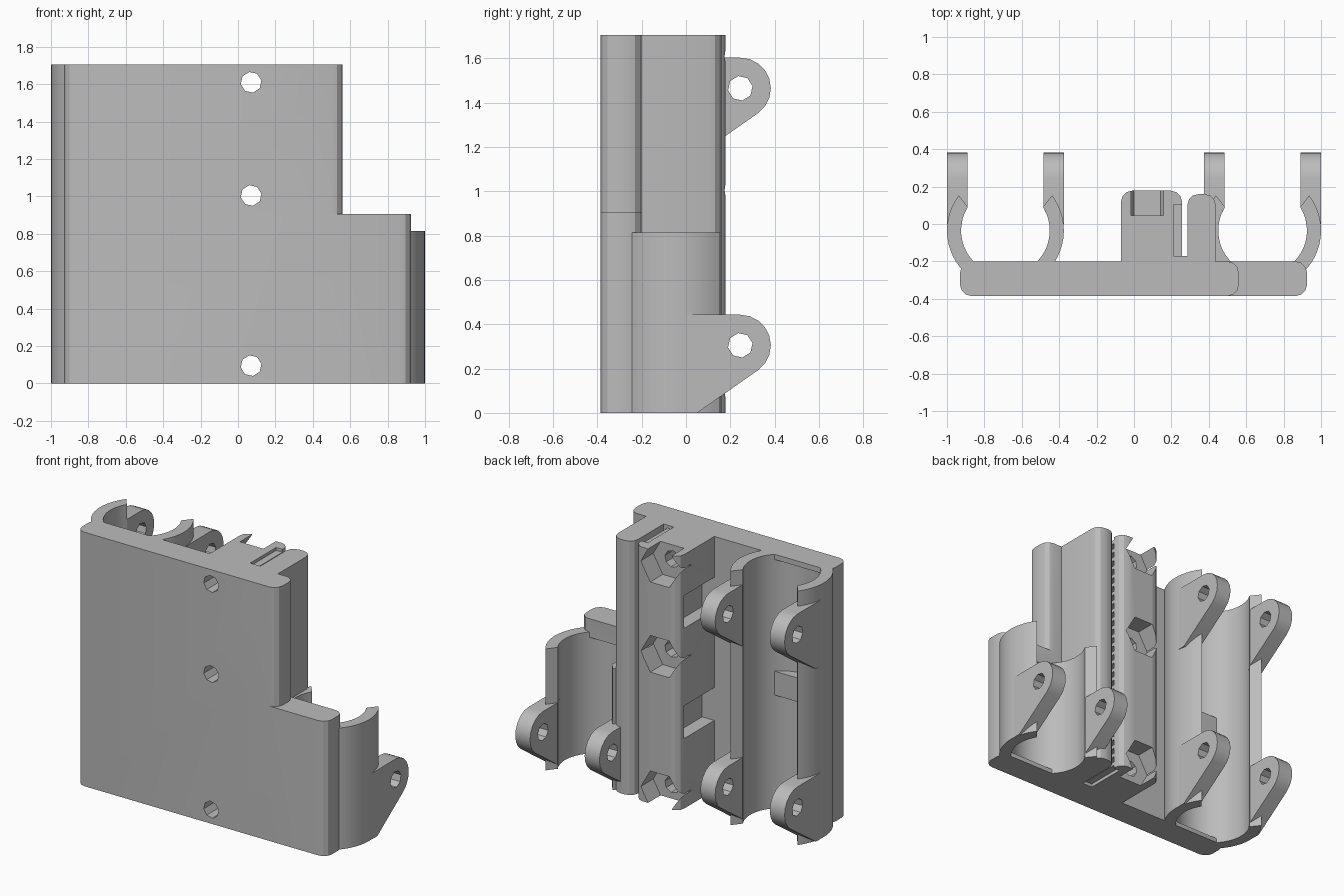
import bpy, bmesh, math
from mathutils import Matrix

cube = bpy.data.objects.get("Cube")
if cube:
    bpy.data.objects.remove(cube, do_unlink=True)

grey = bpy.data.materials.new("matte grey")
grey.use_nodes = True
COLOUR = (0.5, 0.5, 0.5, 1)
grey.diffuse_color = COLOUR
grey.node_tree.nodes["Principled BSDF"].inputs["Base Color"].default_value = COLOUR

HEIGHT, LOW_HEIGHT = 1.705, 0.905
FRONT, BACK = -0.385, -0.2
BORE_Y, BORE_R, SHELL_R = -0.035, 0.237, 0.3125
BORE_X = 0.6875
SCREW_X = 0.07
SCREW_Z = (0.095, 1.005, 1.61)


def add_prism(bm, points, low, high, axis="z"):
    """Extrude a flat outline along an axis; points are the other two axes."""
    place = {"x": lambda a, b, h: (h, a, b),
             "y": lambda a, b, h: (a, h, b),
             "z": lambda a, b, h: (a, b, h)}[axis]
    face = bm.faces.new([bm.verts.new(place(a, b, low)) for a, b in points])
    grown = bmesh.ops.extrude_face_region(bm, geom=[face])
    top = [v for v in grown["geom"] if isinstance(v, bmesh.types.BMVert)]
    shift = place(0, 0, high - low)
    bmesh.ops.translate(bm, verts=top, vec=shift)


def make(name, *prisms):
    """One object from one or more prisms."""
    bm = bmesh.new()
    for prism in prisms:
        add_prism(bm, *prism)
    bmesh.ops.recalc_face_normals(bm, faces=bm.faces)
    mesh = bpy.data.meshes.new(name)
    bm.to_mesh(mesh)
    bm.free()
    mesh.materials.append(grey)
    obj = bpy.data.objects.new(name, mesh)
    bpy.context.collection.objects.link(obj)
    return obj


def arc(cx, cy, r, start, end, steps):
    angles = [math.radians(start + (end - start) * i / steps) for i in range(steps + 1)]
    return [(cx + r * math.cos(a), cy + r * math.sin(a)) for a in angles]


def circle(cx, cy, r, sides, turn=0):
    return arc(cx, cy, r, turn, turn + 360, sides)[:-1]


def box(x0, x1, y0, y1):
    return [(x0, y0), (x1, y0), (x1, y1), (x0, y1)]


def rounded(x0, x1, y0, y1, r, bottom=True):
    low = (arc(x0 + r, y0 + r, r, 180, 270, 3) + arc(x1 - r, y0 + r, r, 270, 360, 3)
           if bottom else [(x0, y0), (x1, y0)])
    return low + arc(x1 - r, y1 - r, r, 0, 90, 3) + arc(x0 + r, y1 - r, r, 90, 180, 3)


def combine(target, other, operation):
    """Boolean the other object into the target, then drop it."""
    mod = target.modifiers.new("combine", "BOOLEAN")
    mod.operation, mod.solver, mod.object = operation, "EXACT", other
    graph = bpy.context.evaluated_depsgraph_get()
    mesh = bpy.data.meshes.new_from_object(target.evaluated_get(graph))
    target.modifiers.clear()
    target.data = mesh
    bpy.data.objects.remove(other, do_unlink=True)


def smooth(obj):
    bpy.ops.object.select_all(action="DESELECT")
    obj.select_set(True)
    bpy.context.view_layer.objects.active = obj
    bpy.ops.object.shade_smooth_by_angle(angle=math.radians(28))


# Stepped mounting plate with rounded ends
body = make("carriage_body", (rounded(-0.93, 0.56, FRONT, BACK, 0.06), 0, HEIGHT))
combine(body, make("low_plate", (rounded(0.2, 0.925, FRONT, BACK, 0.06), 0, LOW_HEIGHT)), "UNION")

# Screw block and belt clamp post
combine(body, make("screw_block",
                   (rounded(-0.07, 0.257, -0.3, 0.178, 0.06, False), 0, HEIGHT)), "UNION")
combine(body, make("clamp_post",
                   (rounded(0.285, 0.437, -0.3, 0.16, 0.06, False), 0, HEIGHT)), "UNION")
combine(body, make("clamp_web", (box(0.2, 0.35, -0.3, -0.17), 0, HEIGHT)), "UNION")

# Belt tooth grooves along the clamp
PITCH = 0.063
grooves = [(box(0.21, 0.27, -0.17, 0.105), HEIGHT - 0.02 - i * PITCH, HEIGHT + 0.018 - i * PITCH)
           for i in range(28)]
combine(body, make("groove_cutter", *grooves), "DIFFERENCE")

# Screw holes with hexagonal nut pockets
for z in SCREW_Z:
    combine(body, make("hole_cutter", (circle(SCREW_X, z, 0.056, 8, 10), -0.5, 0.3, "y")), "DIFFERENCE")
    combine(body, make("nut_cutter", (circle(SCREW_X, z, 0.142, 6), 0.045, 0.3, "y")), "DIFFERENCE")

# Side pockets in the screw block
for z in (0.47, 1.21):
    combine(body, make("pocket_cutter", (box(-0.2, 0.02, BACK, 0.12), z, z + 0.22)), "DIFFERENCE")

# Bearing seats sunk into the plate
for x, low, high in ((-BORE_X, 0.03, 0.76), (-BORE_X, 0.92, 1.67), (BORE_X, 0.03, 0.78)):
    combine(body, make("seat_cutter", (circle(x, BORE_Y, BORE_R, 48), low, high)), "DIFFERENCE")
smooth(body)

# Curved bearing holders
for name, x, top in (("tall_bearing_holder", -BORE_X, HEIGHT), ("short_bearing_holder", BORE_X, 0.815)):
    outline = (arc(x, BORE_Y, SHELL_R, 143, 397, 40) + arc(x, BORE_Y, BORE_R, 392, 148, 40))
    smooth(make(name, (outline, 0, top)))

# Clamp ears with screw holes, trimmed by the bearing bore
EAR_Y, EAR_R = 0.245, 0.138


def ear(name, bore_x, side, z):
    outer, inner = bore_x + side * SHELL_R, bore_x + side * 0.203
    shape = [(0.0, z - 0.305), (0.05, z - 0.305)] + arc(EAR_Y, z, EAR_R, -54, 90, 8) + [(0.0, z + EAR_R)]
    obj = make(name, (shape, min(outer, inner), max(outer, inner), "x"))
    combine(obj, make("ear_hole", (circle(EAR_Y, z, 0.056, 8, 10), -2, 2, "x")), "DIFFERENCE")
    combine(obj, make("ear_trim", (circle(bore_x, BORE_Y, BORE_R, 48), -1, 3)), "DIFFERENCE")
    # Follow the outside curve of the holder
    limit = box(bore_x - 0.5, bore_x + 0.5, BORE_Y, 0.6)
    combine(obj, make("ear_limit", (limit, -1, 3)), "INTERSECT")
    smooth(obj)


for bore_x, z, label in ((-BORE_X, 0.305, "tall_lower"), (-BORE_X, 1.465, "tall_upper"),
                         (BORE_X, 0.305, "short_lower")):
    for side, word in ((-1, "right"), (1, "left")):
        ear(f"{label}_{word}_ear", bore_x, side, z)
